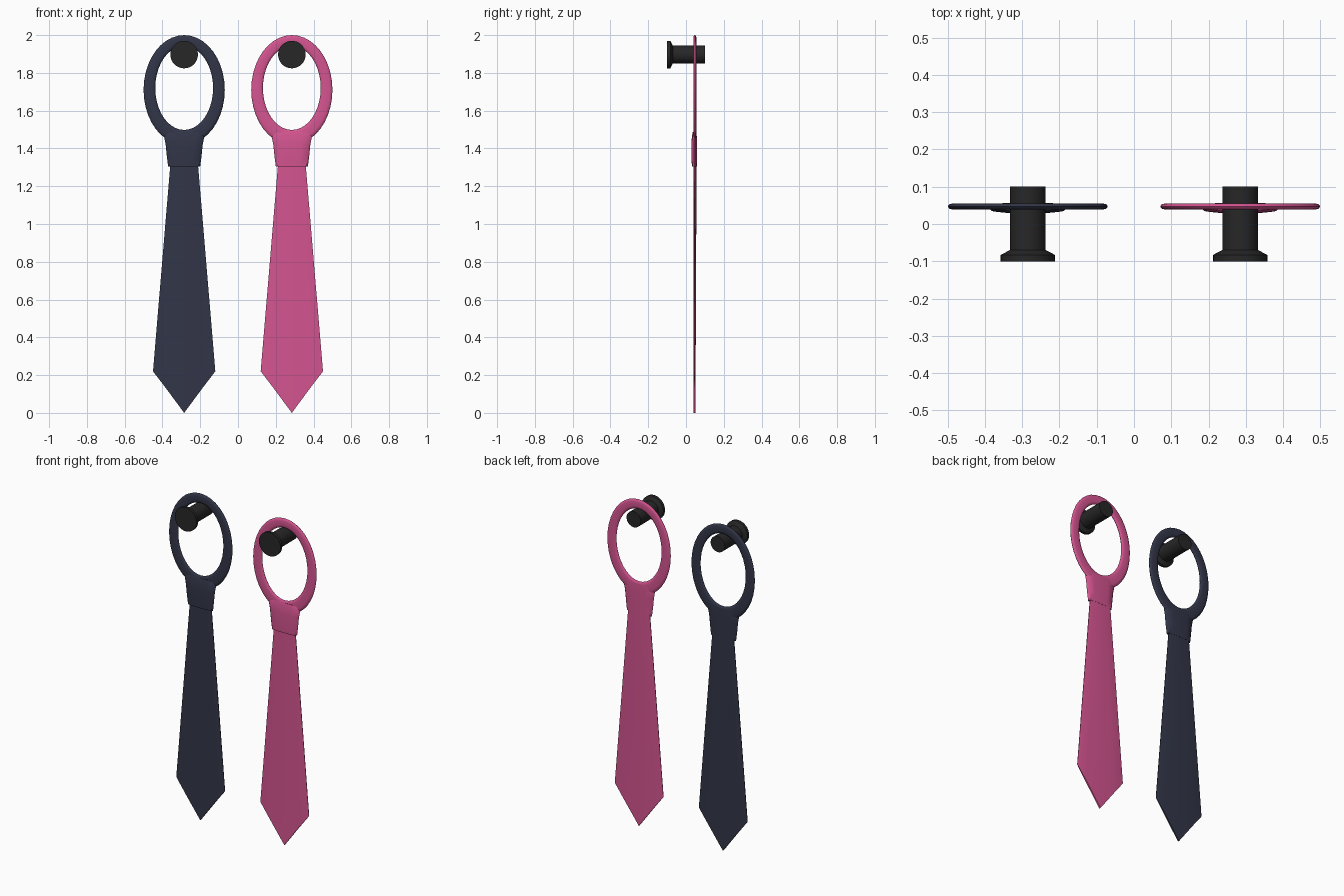
import bpy, bmesh, math

if "Cube" in bpy.data.objects:
    bpy.data.objects.remove(bpy.data.objects["Cube"])

def material(name, rgb):
    m = bpy.data.materials.new(name)
    m.diffuse_color = (*rgb, 1)
    m.use_nodes = True
    m.node_tree.nodes["Principled BSDF"].inputs["Base Color"].default_value = m.diffuse_color
    return m

def loft(name, rings, mat, closed=False, angle=30):
    """Skin a list of equal-length closed sections; cap the ends unless closed."""
    bm = bmesh.new()
    vs = [[bm.verts.new(p) for p in r] for r in rings]
    n = len(vs[0])
    for i in range(len(vs) if closed else len(vs) - 1):
        a, b = vs[i], vs[(i + 1) % len(vs)]
        for j in range(n):
            k = (j + 1) % n
            bm.faces.new((a[j], a[k], b[k], b[j]))
    if not closed:
        bm.faces.new(vs[0])
        bm.faces.new(vs[-1])
    bmesh.ops.recalc_face_normals(bm, faces=bm.faces)
    me = bpy.data.meshes.new(name)
    bm.to_mesh(me)
    bm.free()
    ob = bpy.data.objects.new(name, me)
    bpy.context.collection.objects.link(ob)
    me.materials.append(mat)
    bpy.ops.object.select_all(action='DESELECT')
    ob.select_set(True)
    bpy.context.view_layer.objects.active = ob
    bpy.ops.object.shade_smooth_by_angle(angle=math.radians(angle))
    return ob

navy = material("navy_cloth", (0.032, 0.036, 0.065))
pink = material("pink_cloth", (0.66, 0.09, 0.28))
black = material("black_peg", (0.02, 0.02, 0.02))
YC = 0.047

def make_tie(cx, mat, label):
    # neck loop: flat band between an inner and an outer ellipse
    section = [(0, 0), (0.07, 0.006), (0.25, 0.0085), (0.75, 0.0085), (0.93, 0.006),
               (1, 0), (0.93, -0.006), (0.75, -0.0085), (0.25, -0.0085), (0.07, -0.006)]
    rings = []
    for i in range(40):
        t = math.tau * i / 40
        c, s = math.cos(t), math.sin(t)
        xi, zi, xo, zo = 0.153 * c, 1.72 + 0.222 * s, 0.215 * c, 1.71 + 0.29 * s
        rings.append([(cx + xi + (xo - xi) * u, YC + y, zi + (zo - zi) * u) for u, y in section])
    loft(label + "_neck_loop", rings, mat, closed=True, angle=50)

    # knot: rounded flat wedge, narrower at the bottom
    knot_profile = [(1.305, 0.085, 0.031, 0.057), (1.36, 0.092, 0.029, 0.057),
                    (1.42, 0.098, 0.029, 0.057), (1.465, 0.107, 0.031, 0.057),
                    (1.493, 0.095, 0.036, 0.056)]
    rings = []
    for z, w, y0, y1 in knot_profile:
        ym = (y0 + y1) / 2
        rings.append([(cx + u * w, ym + v * (y1 - y0) / 2, z - (0.012 * abs(u) if z > 1.47 else 0))
                      for u, v in [(-1, 0), (-0.9, -0.7), (-0.5, -1), (0.5, -1), (0.9, -0.7),
                                   (1, 0), (0.9, 0.7), (0.5, 1), (-0.5, 1), (-0.9, 0.7)]])
    loft(label + "_knot", rings, mat, angle=40)

    # blade: flat centre panel, two bevelled side folds, pointed end
    # columns: top x, bottom x, bottom z, front y, back y at top, back y at bottom
    edge, fold, mid = ((0.072, 0.165, 0.22, 0.045, 0.048, 0.047),
                       (0.053, 0.102, 0.138, 0.041, 0.056, 0.050),
                       (0.0, 0.0, 0.0, 0.041, 0.056, 0.050))
    columns = [(-1, edge), (-1, fold), (1, mid), (1, fold), (1, edge)]
    rings = []
    for s, (xt, xb, zb, yf, yt, yb) in columns:
        rings.append([(cx + s * xt, yf, 1.33), (cx + s * xb, yf, zb),
                      (cx + s * xb, yb, zb), (cx + s * xt, yt, 1.33)])
    loft(label + "_blade", rings, mat, angle=15)

    # wall peg: flared head at the front, plain round stem
    rings = []
    for y, r in [(-0.1, 0.073), (-0.083, 0.073), (-0.07, 0.048), (0.1, 0.048)]:
        rings.append([(cx + r * math.cos(math.tau * i / 32), y,
                       1.897 + r * math.sin(math.tau * i / 32)) for i in range(32)])
    loft(label + "_peg", rings, black)

make_tie(-0.285, navy, "navy_tie")
make_tie(0.285, pink, "pink_tie")
